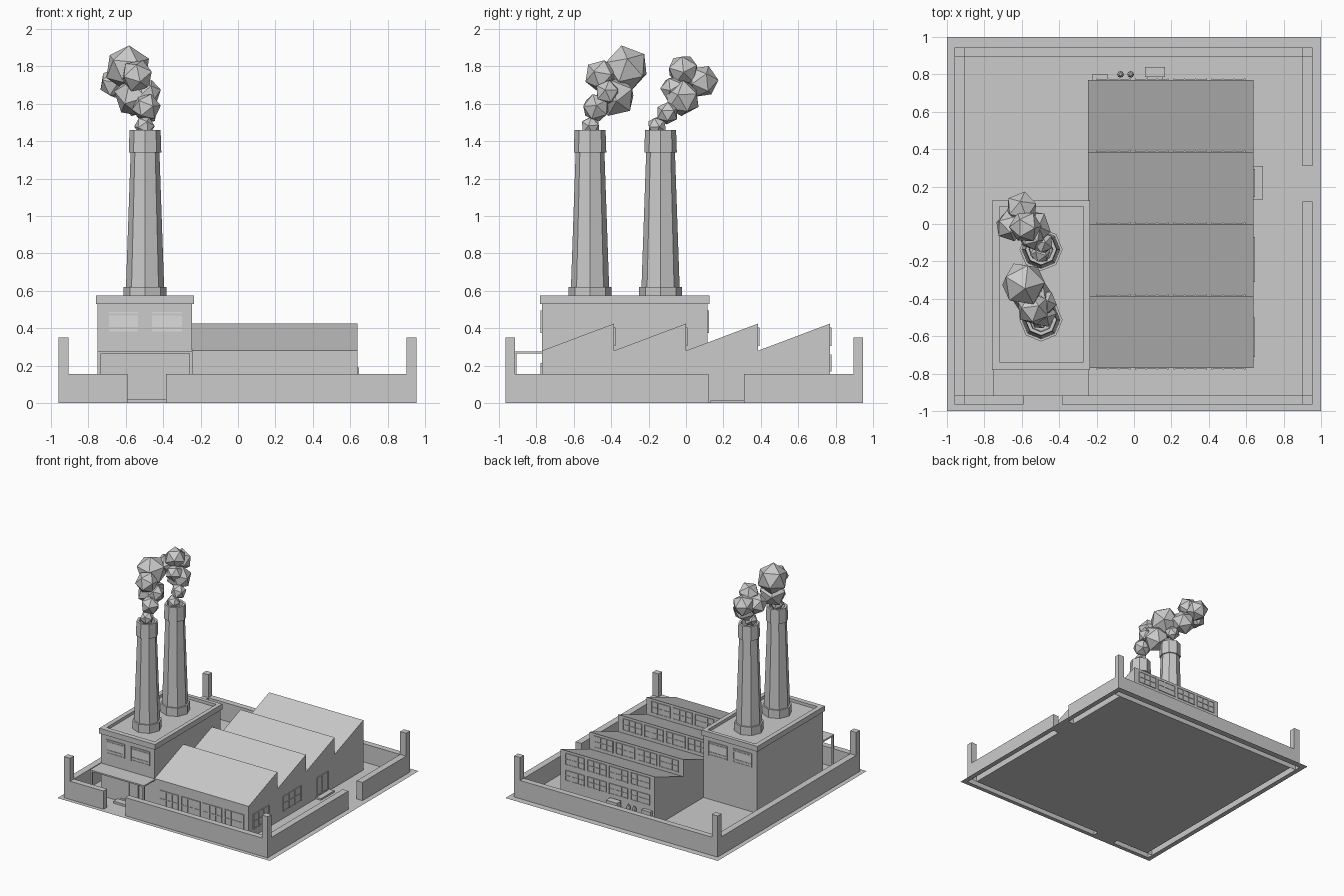
import bpy, bmesh, math, random
from mathutils import Vector, Euler, Matrix

if "Cube" in bpy.data.objects:
    bpy.data.objects.remove(bpy.data.objects["Cube"])

random.seed(4)

def material(name, v):
    m = bpy.data.materials.new(name)
    m.diffuse_color = (v, v, v, 1)
    m.use_nodes = True
    m.node_tree.nodes["Principled BSDF"].inputs["Base Color"].default_value = m.diffuse_color
    return m

GREY = material("plain grey", 0.6)
PANE = material("light grey pane", 0.72)

def finish(name, bm, mat=GREY):
    me = bpy.data.meshes.new(name)
    bm.to_mesh(me)
    bm.free()
    me.materials.append(mat)
    ob = bpy.data.objects.new(name, me)
    bpy.context.collection.objects.link(ob)
    return ob

def add_box(bm, x0, x1, y0, y1, z0, z1):
    c = Vector(((x0 + x1) / 2, (y0 + y1) / 2, (z0 + z1) / 2))
    s = Matrix.Diagonal((abs(x1 - x0), abs(y1 - y0), abs(z1 - z0), 1))
    bmesh.ops.create_cube(bm, size=1, matrix=Matrix.Translation(c) @ s)

def boxes(name, items, mat=GREY):
    bm = bmesh.new()
    for b in items:
        add_box(bm, *b)
    return finish(name, bm, mat)

def on_wall(axis, pos, sign, u0, u1, z0, z1, t):
    """Box of thickness t lying on a wall at axis = pos, facing sign."""
    a, b = sorted((pos, pos + sign * t))
    return (u0, u1, a, b, z0, z1) if axis == 'y' else (a, b, u0, u1, z0, z1)

def window(name, axis, pos, sign, u0, u1, z0, z1, cols, rows, bar=0.008, pane=GREY):
    """Thin pane with a frame and glazing bars."""
    boxes(name + "_pane", [on_wall(axis, pos, sign, u0, u1, z0, z1, 0.002)], pane)
    bars = []
    for i in range(cols + 1):
        u = u0 + (u1 - u0 - bar) * i / cols
        bars.append(on_wall(axis, pos, sign, u, u + bar, z0, z1, 0.007))
    for j in range(rows + 1):
        z = z0 + (z1 - z0 - bar) * j / rows
        bars.append(on_wall(axis, pos, sign, u0, u1, z, z + bar, 0.006))
    boxes(name + "_frame", bars)

# Yard wall with two gates: x0, x1, y0, y1
X0, X1, X2, X3 = -0.96, -0.905, 0.90, 0.955
Y0, Y1, Y2, Y3 = -0.965, -0.915, 0.895, 0.945
walls = [(X0, -0.59, Y0, Y1), (-0.385, X3, Y0, Y1), (X0, X3, Y2, Y3),
         (X0, X1, Y1, Y2), (X2, X3, Y1, 0.12), (X2, X3, 0.31, Y2)]

# Ground sheet, open under the hollow walls
bm = bmesh.new()
xs = [-1, X0, X1, -0.59, -0.385, X2, X3, 1]
ys = [-1, Y0, Y1, 0.12, 0.31, Y2, Y3, 1]
for xa, xb in zip(xs, xs[1:]):
    for ya, yb in zip(ys, ys[1:]):
        cx, cy = (xa + xb) / 2, (ya + yb) / 2
        if not any(w[0] < cx < w[1] and w[2] < cy < w[3] for w in walls):
            bm.faces.new([bm.verts.new(p) for p in
                          ((xa, ya, 0), (xb, ya, 0), (xb, yb, 0), (xa, yb, 0))])
bmesh.ops.remove_doubles(bm, verts=bm.verts, dist=0.0001)
bmesh.ops.dissolve_limit(bm, angle_limit=0.01, verts=bm.verts, edges=bm.edges)
finish("ground", bm)

bm = bmesh.new()
for w in walls:
    add_box(bm, *w, 0, 0.155)
bm.faces.ensure_lookup_table()
bmesh.ops.delete(bm, geom=[f for f in bm.faces if f.calc_center_median().z < 0.001],
                 context='FACES')
finish("yard_wall", bm)
boxes("corner_posts", [(xa, xb, ya, yb, 0.15, 0.35)
                       for xa, xb in ((X0, X1), (X2, X3)) for ya, yb in ((Y0, Y1), (Y2, Y3))])

# Sawtooth hall: side profile extruded along x
prof = [(-0.77, 0)]
for i in range(4):
    y = -0.77 + 0.385 * i
    prof += [(y, 0.28), (y + 0.385, 0.425)]
prof.append((0.77, 0))
bm = bmesh.new()
f = bm.faces.new([bm.verts.new((-0.245, y, z)) for y, z in prof])
r = bmesh.ops.extrude_face_region(bm, geom=[f])
bmesh.ops.translate(bm, verts=[v for v in r["geom"] if isinstance(v, bmesh.types.BMVert)],
                    vec=(0.885, 0, 0))
bmesh.ops.recalc_face_normals(bm, faces=bm.faces)
finish("sawtooth_hall", bm)

# Hall windows: clerestory on each tooth, rows front and back
for i in range(4):
    u = -0.20 + 0.205 * i
    for k in range(4):
        window("clerestory_window", 'y', -0.385 + 0.385 * k, 1, u, u + 0.18, 0.305, 0.405, 3, 2, 0.006)
    window("front_window", 'y', -0.77, -1, u, u + 0.18, 0.05, 0.197, 3, 2)
    window("back_window", 'y', 0.77, 1, u, u + 0.18, 0.17, 0.26, 3, 2, 0.006)
for u0, u1 in ((-0.71, -0.50), (-0.31, -0.07)):
    window("side_window", 'x', 0.64, 1, u0, u1, 0.06, 0.19, 3, 2)

# Side door with step
window("side_door", 'x', 0.64, 1, 0.145, 0.295, 0.015, 0.175, 2, 1, 0.01)
boxes("side_step", [(0.64, 0.69, 0.13, 0.31, 0, 0.015)])

# Boiler house with recessed flat roof
boxes("boiler_house", [(-0.75, -0.245, -0.77, 0.115, 0, 0.55)])
cx, cy = (-0.76, -0.72, -0.27, -0.235), (-0.78, -0.737, 0.093, 0.125)
boxes("roof_parapet", [(cx[0], cx[3], cy[0], cy[1], 0.53, 0.575),
                       (cx[0], cx[3], cy[2], cy[3], 0.53, 0.575),
                       (cx[0], cx[1], cy[1], cy[2], 0.53, 0.575),
                       (cx[2], cx[3], cy[1], cy[2], 0.53, 0.575)])
for pos, s in ((-0.77, -1), (0.115, 1)):
    for u0, u1 in ((-0.70, -0.525), (-0.47, -0.29)):
        window("boiler_window", 'y', pos, s, u0, u1, 0.375, 0.495, 1, 1, 0.009, PANE)
        boxes("window_slats", [on_wall('y', pos, s, u0, u1, z, z + 0.012, 0.006)
                               for z in (0.395, 0.468)])

# Entrance: door, step and canopy on posts
window("front_door", 'y', -0.77, -1, -0.58, -0.395, 0.018, 0.215, 2, 1, 0.012)
boxes("front_step", [(-0.59, -0.385, -0.83, -0.77, 0, 0.018)])
boxes("canopy", [(-0.75, -0.24, -0.92, -0.77, 0.265, 0.277)])
boxes("canopy_posts", [(-0.75, -0.732, -0.92, -0.905, 0, 0.265),
                       (-0.258, -0.24, -0.92, -0.905, 0, 0.265)])

# Services on the back wall: cabinet, vent unit and two pipes
boxes("back_cabinet", [(-0.225, -0.14, 0.77, 0.80, 0.02, 0.13)])
boxes("vent_unit", [(0.06, 0.165, 0.785, 0.84, 0.085, 0.145),
                    (0.07, 0.155, 0.77, 0.79, 0.08, 0.09)])
bm = bmesh.new()
for x in (-0.072, -0.018):
    for z, h, r1, r2 in ((0.06, 0.12, 0.018, 0.018), (0.13, 0.02, 0.018, 0.008)):
        bmesh.ops.create_cone(bm, cap_ends=True, segments=8, radius1=r1, radius2=r2, depth=h,
                              matrix=Matrix.Translation((x, 0.80, z)))
finish("gas_bottles", bm)

# Chimneys: eight-sided profile revolved, hollow at the top
CHIM = [(0.115, 0.55), (0.115, 0.62), (0.102, 0.62), (0.077, 1.34), (0.087, 1.34),
        (0.083, 1.46), (0.064, 1.46), (0.060, 1.38)]

def chimney(name, x, y):
    bm = bmesh.new()
    rings = [[bm.verts.new((x + r * math.cos(k * math.pi / 4), y + r * math.sin(k * math.pi / 4), z))
              for k in range(8)] for r, z in CHIM]
    for a, b in zip(rings, rings[1:]):
        for k in range(8):
            n = (k + 1) % 8
            bm.faces.new((a[k], a[n], b[n], b[k]))
    bm.faces.new(rings[-1])
    finish(name, bm)

chimney("front_chimney", -0.497, -0.513)
chimney("rear_chimney", -0.497, -0.136)

# Smoke: clustered twenty-sided puffs (x, y, z, radius)
def smoke(name, puffs):
    bm = bmesh.new()
    for x, y, z, r in puffs:
        rot = Euler([random.uniform(0, 6) for _ in range(3)]).to_matrix().to_4x4()
        bmesh.ops.create_icosphere(bm, subdivisions=1, radius=r,
                                   matrix=Matrix.Translation((x, y, z)) @ rot)
    finish(name, bm)

smoke("front_smoke", [(-0.50, -0.51, 1.48, 0.055), (-0.49, -0.48, 1.58, 0.078),
                      (-0.54, -0.455, 1.75, 0.09), (-0.55, -0.38, 1.64, 0.115),
                      (-0.59, -0.32, 1.79, 0.125), (-0.48, -0.42, 1.66, 0.07)])
smoke("rear_smoke", [(-0.50, -0.155, 1.48, 0.055), (-0.49, -0.10, 1.55, 0.062),
                     (-0.54, -0.02, 1.63, 0.10), (-0.66, -0.01, 1.71, 0.085),
                     (-0.58, -0.015, 1.78, 0.088), (-0.60, 0.085, 1.72, 0.09),
                     (-0.55, -0.07, 1.68, 0.07)])
